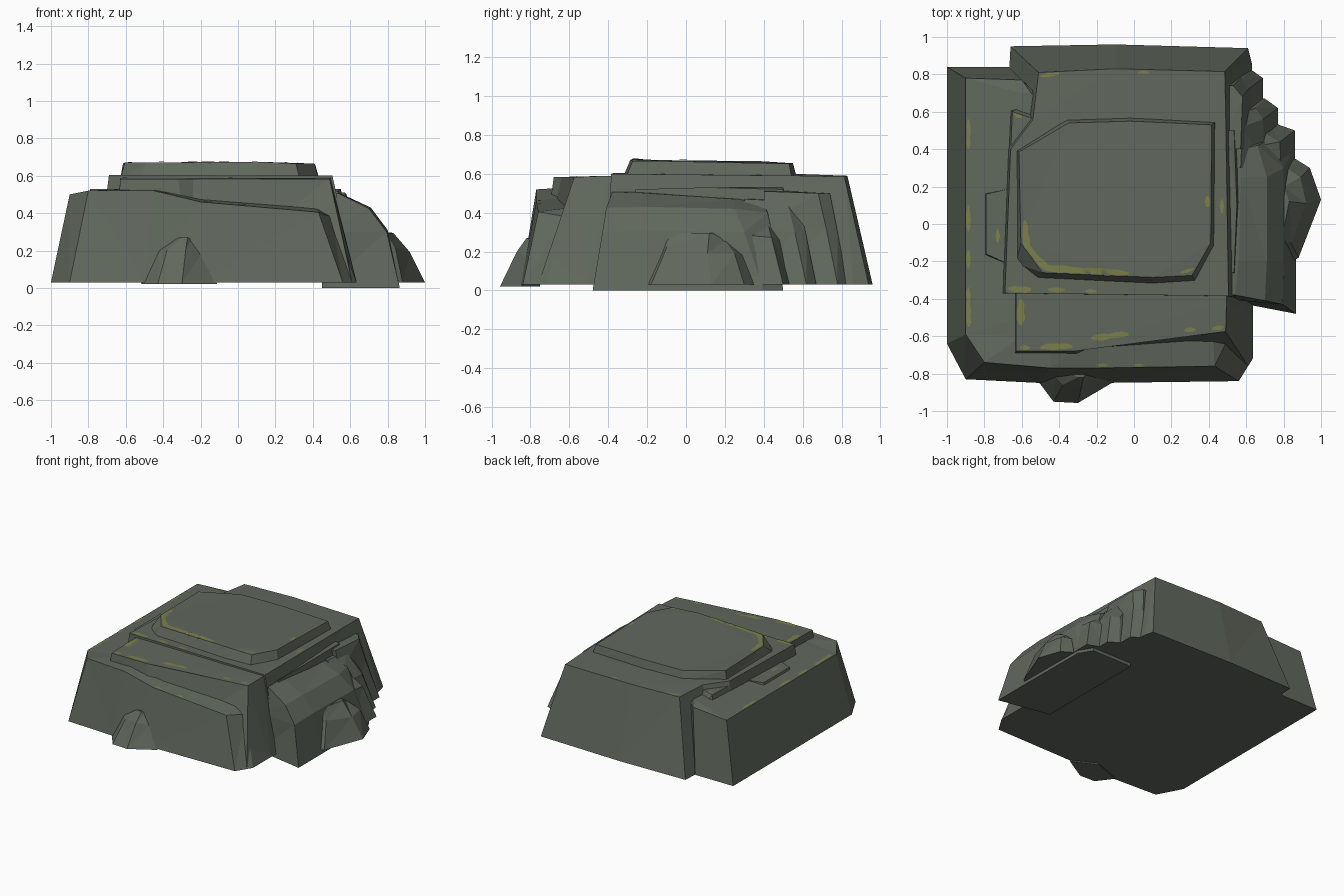
import bpy, bmesh, random
from mathutils import Vector
from mathutils.bvhtree import BVHTree

random.seed(4)


def material(name, rgb):
    m = bpy.data.materials.new(name)
    m.diffuse_color = (*rgb, 1)
    return m


STONE = material("grey green stone", (0.118, 0.138, 0.108))
MOSS = material("yellow moss", (0.20, 0.215, 0.07))


def finish(name, bm, mat):
    bmesh.ops.recalc_face_normals(bm, faces=bm.faces)
    me = bpy.data.meshes.new(name)
    bm.to_mesh(me)
    bm.free()
    me.materials.append(mat)
    ob = bpy.data.objects.new(name, me)
    bpy.context.collection.objects.link(ob)
    return ob


rocks = []


def rock(name, *rings):
    """Chipped stone: skins equal-length rings of (x, y, z), capped at both ends."""
    bm = bmesh.new()
    vs = [[bm.verts.new(p) for p in r] for r in rings]
    n = len(rings[0])
    for a, b in zip(vs, vs[1:]):
        for i in range(n):
            j = (i + 1) % n
            bm.faces.new((a[i], a[j], b[j], b[i]))
    bm.faces.new(vs[0][::-1])
    bm.faces.new(vs[-1])
    bmesh.ops.triangulate(bm, faces=bm.faces)
    bmesh.ops.join_triangles(bm, faces=bm.faces, angle_face_threshold=0.03,
                             angle_shape_threshold=3.0)
    rocks.append(finish(name, bm, STONE))


def flat(z, *xy):
    return [(x, y, z) for x, y in xy]


# low ledge wrapping the left and front
rock("lower_ledge",
     flat(.03, (-1, .84), (-1, -.64), (-.9, -.83), (-.5, -.85), (-.2, -.85),
          (.56, -.84), (.635, -.72), (.635, -.3), (-.67, .84)),
     [(-.9, .78, .5), (-.9, -.59, .5), (-.8, -.74, .52), (-.45, -.77, .52),
      (-.2, -.77, .46), (.43, -.76, .405), (.5, -.62, .38), (.5, -.3, .4), (-.6, .77, .52)],
     [(-.6, .7, .535), (-.6, -.5, .535), (-.6, -.6, .53), (-.45, -.6, .53),
      (-.2, -.6, .48), (.42, -.57, .43), (.45, -.5, .43), (.45, -.35, .43), (-.55, .7, .535)])

# main block
rock("main_block",
     flat(.03, (-.66, .95), (-.68, .6), (-.74, .4), (-.76, -.38), (.63, -.41),
          (.63, .86), (.61, .94), (-.1, .96)),
     [(-.51, .81, .59), (-.54, .56, .6), (-.66, .4, .6), (-.69, -.37, .605),
      (.505, -.385, .6), (.49, .6, .59), (.485, .815, .585), (-.1, .83, .59)])

# step in front of the main block
rock("front_step",
     flat(.03, (-.66, -.3), (-.66, -.76), (-.3, -.76), (-.24, -.76),
          (.61, -.76), (.635, -.5), (.63, -.3)),
     [(-.63, -.3, .59), (-.63, -.68, .583), (-.32, -.68, .583), (-.24, -.64, .583),
      (.49, -.575, .583), (.495, -.4, .59), (.495, -.3, .59)])

# bevelled cap slab
rock("cap_slab",
     flat(.58, (-.63, .39), (-.63, -.21), (-.52, -.295), (.1, -.325),
          (.33, -.31), (.43, -.12), (.435, .545), (-.02, .57), (-.36, .56)),
     [(-.615, .385, .665), (-.605, -.1, .67), (-.49, -.26, .67), (.1, -.285, .675),
      (.31, -.275, .665), (.41, -.1, .665), (.415, .53, .652), (-.02, .55, .655), (-.35, .54, .655)])

# left slivers
rock("left_sliver",
     flat(.45, (-.81, .17), (-.81, -.17), (-.68, -.24), (-.66, .2)),
     flat(.53, (-.79, .16), (-.79, -.16), (-.68, -.21), (-.66, .19)))
rock("left_corner_chip",
     flat(.3, (-.7, .64), (-.72, .36), (-.5, .3), (-.5, .7)),
     flat(.565, (-.65, .6), (-.66, .38), (-.5, .35), (-.53, .56)))

# right shoulder, falling away in rounded facets
rock("right_shoulder",
     flat(.0, (.45, -.4), (.865, -.48), (.865, -.2), (.86, .4), (.8, .5), (.45, .5)),
     [(.45, -.4, .3), (.795, -.43, .3), (.8, -.2, .31), (.8, .3, .3), (.72, .45, .27), (.45, .45, .3)],
     [(.45, -.38, .43), (.7, -.41, .425), (.71, -.2, .43), (.71, .25, .42), (.66, .42, .4), (.45, .42, .42)],
     [(.45, -.37, .52), (.54, -.38, .505), (.56, -.2, .5), (.57, .25, .47), (.57, .4, .44), (.45, .4, .47)])
rock("right_outer_bump",
     flat(.03, (.82, -.22), (.88, -.18), (1, .13), (.94, .3), (.86, .35), (.7, .35), (.7, -.22)),
     [(.82, -.12, .2), (.84, -.1, .22), (.92, .11, .19), (.89, .25, .19), (.83, .29, .18), (.7, .3, .2), (.7, -.12, .2)],
     [(.78, -.1, .29), (.79, -.08, .295), (.83, .12, .295), (.8, .2, .26), (.78, .22, .25), (.7, .2, .3), (.7, -.1, .3)])

# stepped chips at the back right: reach x, front y, back y, bottom back x, top z
for i, (x, y0, y1, x1, z) in enumerate([(.86, .2, .52, .72, .42), (.77, .3, .64, .7, .46),
                                        (.69, .4, .8, .62, .5)]):
    rock("back_right_chip_%d" % (i + 1),
         flat(.03, (.45, y0), (x, y0), (x, y1 - .02), (x1, y1 + .03), (.45, y1 + .03)),
         [(.45, y0, z * .7), (x - .07, y0, z * .7), (x - .08, y1 - .08, z * .65),
          (x1 - .05, y1 - .02, z * .6), (.45, y1 - .02, z * .6)],
         [(.45, y0, z + .02), (.57, y0, z + .01), (.58, y1 - .12, z), (.53, y1 - .06, z), (.45, y1 - .06, z)])

# thin fin standing beside the main block on the right
rock("right_fin",
     flat(.2, (.5, -.28), (.57, -.28), (.6, .2), (.58, .5), (.5, .52)),
     [(.5, -.26, .5), (.535, -.26, .52), (.55, .1, .53), (.535, .5, .52), (.5, .5, .53)])

# bump at the foot of the front
rock("front_bump",
     flat(.02, (-.52, -.83), (-.43, -.95), (-.3, -.957), (-.11, -.845), (-.3, -.75)),
     [(-.42, -.82, .2), (-.38, -.86, .2), (-.28, -.87, .2), (-.2, -.82, .18), (-.3, -.75, .2)],
     [(-.33, -.8, .265), (-.3, -.82, .27), (-.27, -.82, .27), (-.25, -.8, .26), (-.3, -.75, .27)])

# moss: ragged strips draped on the stone
trees = []
for ob in rocks:
    bm = bmesh.new()
    bm.from_mesh(ob.data)
    trees.append(BVHTree.FromBMesh(bm))
    bm.free()


def drape(x, y):
    hits = [t.ray_cast(Vector((x, y, 2)), Vector((0, 0, -1)))[0] for t in trees]
    zs = [h.z for h in hits if h]
    return (x, y, max(zs) + .004) if zs else None


def moss(path, width):
    pts = [Vector(p) for p in path]
    line = []
    for a, b in zip(pts, pts[1:]):
        n = max(2, int((b - a).length / .03))
        line += [a.lerp(b, k / n) for k in range(n)]
    line.append(pts[-1])
    bm = bmesh.new()
    rows = []
    for i, p in enumerate(line):
        d = (line[min(i + 1, len(line) - 1)] - line[max(i - 1, 0)]).normalized()
        side = Vector((-d.y, d.x)) * width / 2
        if i in (0, len(line) - 1):
            side *= .4
        ends = [p + side * random.uniform(.6, 1.1), p - side * random.uniform(.6, 1.1)]
        co = [drape(*e) for e in ends]
        rows.append([bm.verts.new(c) for c in co] if all(co) else None)
    for a, b in zip(rows, rows[1:]):
        if a and b and max(v.co.z for v in a + b) - min(v.co.z for v in a + b) < .06:
            bm.faces.new((a[0], a[1], b[1], b[0]))
    bmesh.ops.delete(bm, geom=[v for v in bm.verts if not v.link_faces], context='VERTS')
    finish("moss_patch", bm, MOSS)


for path, w in [
    ([(-.585, .02), (-.575, -.12), (-.47, -.235), (-.3, -.25), (-.03, -.265)], .04),
    ([(.395, .15), (.395, .09)], .04), ([(.25, -.262), (.32, -.24)], .025),
    ([(-.885, .56), (-.885, .4)], .024), ([(-.885, .1), (-.885, -.04)], .024),
    ([(-.885, -.14), (-.885, -.24)], .024), ([(-.885, -.34), (-.885, -.55)], .028),
    ([(-.73, -.03), (-.73, -.1)], .03), ([(-.64, .59), (-.6, .57)], .03),
    ([(-.67, -.345), (-.55, -.35)], .04), ([(-.46, -.35), (-.37, -.352)], .03),
    ([(-.26, -.36), (-.2, -.36)], .025), ([(-.605, -.4), (-.605, -.54)], .045),
    ([(-.61, -.662), (-.56, -.662)], .03), ([(-.5, -.66), (-.33, -.655)], .035),
    ([(-.23, -.61), (-.03, -.59)], .035), ([(.27, -.57), (.33, -.565)], .03),
    ([(.42, -.56), (.48, -.55)], .03), ([(-.5, .79), (-.4, .805)], .022),
    ([(.02, .81), (.08, .81)], .02), ([(.47, .13), (.47, .06)], .03),
    ([(-.2, -.755), (-.14, -.755)], .02), ([(0, -.755), (.05, -.755)], .02),
]:
    moss(path, w)
